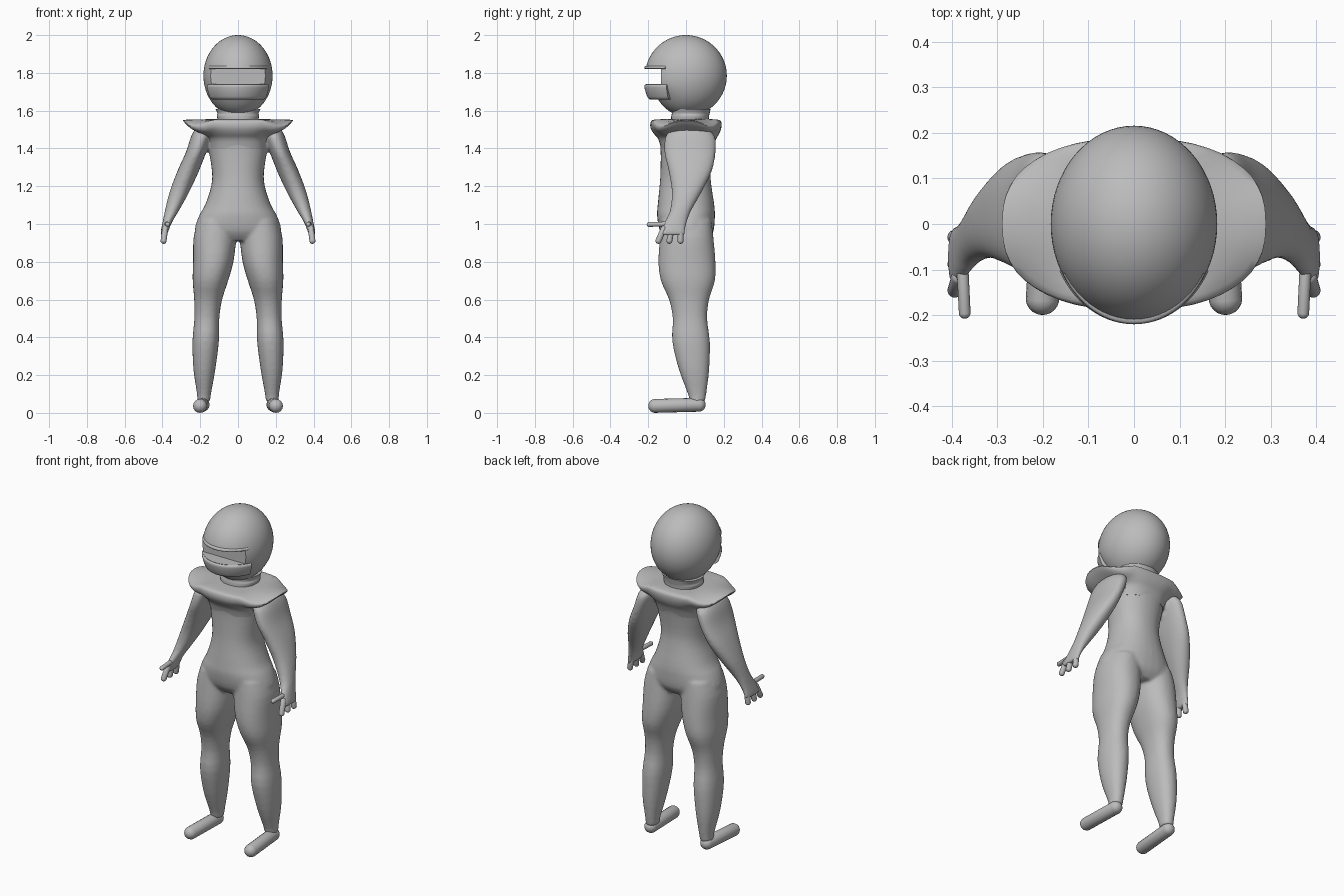
import bpy, bmesh, math
from mathutils import Vector

if "Cube" in bpy.data.objects:
    bpy.data.objects.remove(bpy.data.objects["Cube"])

grey = bpy.data.materials.new("suit grey")
grey.diffuse_color = (0.5, 0.5, 0.5, 1)
grey.use_nodes = True
grey.node_tree.nodes["Principled BSDF"].inputs["Base Color"].default_value = grey.diffuse_color


def finish(bm, name, angle=50):
    bmesh.ops.recalc_face_normals(bm, faces=bm.faces)
    me = bpy.data.meshes.new(name)
    bm.to_mesh(me)
    bm.free()
    ob = bpy.data.objects.new(name, me)
    bpy.context.collection.objects.link(ob)
    me.materials.append(grey)
    smooth(ob, angle)
    return ob


def select(ob):
    bpy.ops.object.select_all(action='DESELECT')
    ob.select_set(True)
    bpy.context.view_layer.objects.active = ob


def smooth(ob, angle):
    select(ob)
    bpy.ops.object.shade_smooth_by_angle(angle=math.radians(angle))


def skin_rings(bm, rings):
    vs = [[bm.verts.new(p) for p in r] for r in rings]
    n = len(vs[0])
    for a, b in zip(vs, vs[1:]):
        for i in range(n):
            j = (i + 1) % n
            bm.faces.new((a[i], a[j], b[j], b[i]))
    bm.faces.new(vs[0][::-1])
    bm.faces.new(vs[-1])


def spline(rows, steps):
    # Catmull-Rom through the given rows
    out = []
    for k in range(len(rows) - 1):
        p = [rows[max(0, min(len(rows) - 1, k + d))] for d in (-1, 0, 1, 2)]
        for s in range(steps):
            t = s / steps
            out.append([0.5 * (2 * b + (c - a) * t + (2 * a - 5 * b + 4 * c - d) * t * t
                               + (3 * b - a - 3 * c + d) * t ** 3) for a, b, c, d in zip(*p)])
    return out + [rows[-1]]


def loft(bm, rows, side=1, power=2.2, steps=3, seg=32):
    # rows: z, centre x, half width, front y, back y
    rings = []
    for z, cx, hx, y0, y1 in spline(rows, steps):
        ring = []
        for i in range(seg):
            a = math.tau * i / seg
            c, s = math.cos(a), math.sin(a)
            x = cx + hx * math.copysign(abs(c) ** (2 / power), c)
            y = (y0 + y1) / 2 + (y1 - y0) / 2 * math.copysign(abs(s) ** (2 / power), s)
            ring.append((side * x, y, z))
        rings.append(ring)
    skin_rings(bm, rings)


def capsule(bm, a, b, r):
    a, b = Vector(a), Vector(b)
    d = b - a
    q = d.to_track_quat('Z', 'Y')
    vs = bmesh.ops.create_uvsphere(bm, u_segments=16, v_segments=11, radius=r)['verts']
    for v in vs:
        v.co = (b if v.co.z > 0 else a) + q @ v.co


def band(name, z, hz, th, rx, ry, lean, span):
    # curved bar wrapped round the front of the helmet
    bm = bmesh.new()
    rings = []
    for k in range(29):
        t = math.radians(span) * (k / 14 - 1)
        ring = []
        for i in range(20):
            a = math.tau * i / 20
            c, s = math.cos(a), math.sin(a)
            dz = hz * math.copysign(abs(s) ** 0.5, s)
            d = th * math.copysign(abs(c) ** 0.6, c) + lean * dz
            ring.append(((rx + d) * math.sin(t), -(ry + d) * math.cos(t), z + dz))
        rings.append(ring)
    skin_rings(bm, rings)
    return finish(bm, name)


# body: torso, legs and arms fused into one smooth skin
bm = bmesh.new()
loft(bm, [(.91, 0, .17, -.10, .11), (.96, 0, .228, -.137, .145), (1.04, 0, .208, -.153, .153),
          (1.1, 0, .175, -.15, .15), (1.2, 0, .142, -.14, .135), (1.28, 0, .138, -.135, .13),
          (1.4, 0, .157, -.135, .145), (1.46, 0, .17, -.145, .16), (1.52, 0, .17, -.15, .16)])
for s in (1, -1):
    loft(bm, [(1.02, .11, .1, -.13, .135), (.93, .122, .113, -.138, .145), (.8, .131, .107, -.146, .156),
              (.7, .146, .094, -.133, .153), (.6, .158, .074, -.09, .122), (.5, .165, .066, -.07, .112),
              (.38, .171, .07, -.073, .126), (.23, .178, .058, -.038, .123),
              (.1, .18, .037, .01, .107), (.06, .182, .035, .02, .1)], s)
    loft(bm, [(1.5, .18, .05, -.08, .12), (1.46, .195, .055, -.11, .155), (1.38, .222, .054, -.115, .157),
              (1.28, .264, .057, -.092, .137), (1.17, .31, .052, -.075, .083),
              (1.07, .35, .037, -.085, .027), (1.01, .374, .025, -.115, .005),
              (.96, .389, .02, -.14, -.004), (.94, .393, .016, -.14, -.006)], s)
body = finish(bm, "body")
m = body.modifiers.new("fuse", 'REMESH')
m.mode, m.voxel_size, m.use_smooth_shade = 'VOXEL', 0.009, True
m2 = body.modifiers.new("soften", 'SMOOTH')
m2.factor, m2.iterations = 0.5, 6
select(body)
for mod in ("fuse", "soften"):
    bpy.ops.object.modifier_apply(modifier=mod)
smooth(body, 60)

# flared shoulder collar
bm = bmesh.new()
loft(bm, [(1.40, 0, .152, -.132, .142), (1.45, 0, .166, -.147, .16), (1.48, 0, .2, -.172, .177),
          (1.51, 0, .25, -.188, .187), (1.54, 0, .285, -.187, .187), (1.552, 0, .275, -.17, .17),
          (1.555, 0, .13, -.12, .13)], power=2.5, seg=48)
for v in bm.verts:
    # the wing edges arch down towards front and back
    if v.co.z > 1.47:
        w = min(1, max(0, (abs(v.co.x) - .14) / .12))
        v.co.z -= w * 2.2 * v.co.y ** 2
finish(bm, "shoulder_collar", 40)

# neck ring
bm = bmesh.new()
loft(bm, [(1.53, 0, .1, -.08, .12), (1.57, 0, .112, -.078, .122), (1.585, 0, .108, -.075, .125),
          (1.61, 0, .12, -.075, .13)])
finish(bm, "neck")

# hands and feet
for s, side in ((1, "left"), (-1, "right")):
    bm = bmesh.new()
    for y0, y1 in ((-.118, -.146), (-.076, -.088), (-.03, -.029)):
        capsule(bm, (s * .386, y0, .975), (s * .394, y1, .911), .016)
    capsule(bm, (s * .378, -.07, 1.0), (s * .372, -.195, .998), .013)
    finish(bm, side + "_fingers")
    bm = bmesh.new()
    capsule(bm, (s * .201, -.163, .037), (s * .187, .067, .043), .037)
    finish(bm, side + "_foot")

# helmet shell with the visor slot cut out
bm = bmesh.new()
bmesh.ops.create_uvsphere(bm, u_segments=64, v_segments=40, radius=1)
for v in bm.verts:
    v.co = Vector((v.co.x * .183, v.co.y * .216, 1.785 + v.co.z * .215))
    if v.co.y < 0:
        v.co.y *= 1 - .16 * min(1, max(0, (1.735 - v.co.z) / .07))
helmet = finish(bm, "helmet", 40)
bm = bmesh.new()
bmesh.ops.create_cube(bm, size=1)
for v in bm.verts:
    v.co = Vector((v.co.x * .5, v.co.y * .2 - .232, 1.783 + v.co.z * .084))
cutter = finish(bm, "visor_cutter")
cutter.hide_render = True
b = helmet.modifiers.new("slot", 'BOOLEAN')
b.operation, b.object, b.solver = 'DIFFERENCE', cutter, 'EXACT'
select(helmet)
bpy.ops.object.modifier_apply(modifier="slot")
bpy.data.objects.remove(cutter)
smooth(helmet, 40)

# chin bar and brow rim
band("chin_bar", 1.699, .041, .026, .153, .188, .3, 62)
band("brow_rim", 1.829, .009, .02, .16, .2, -.2, 60)
